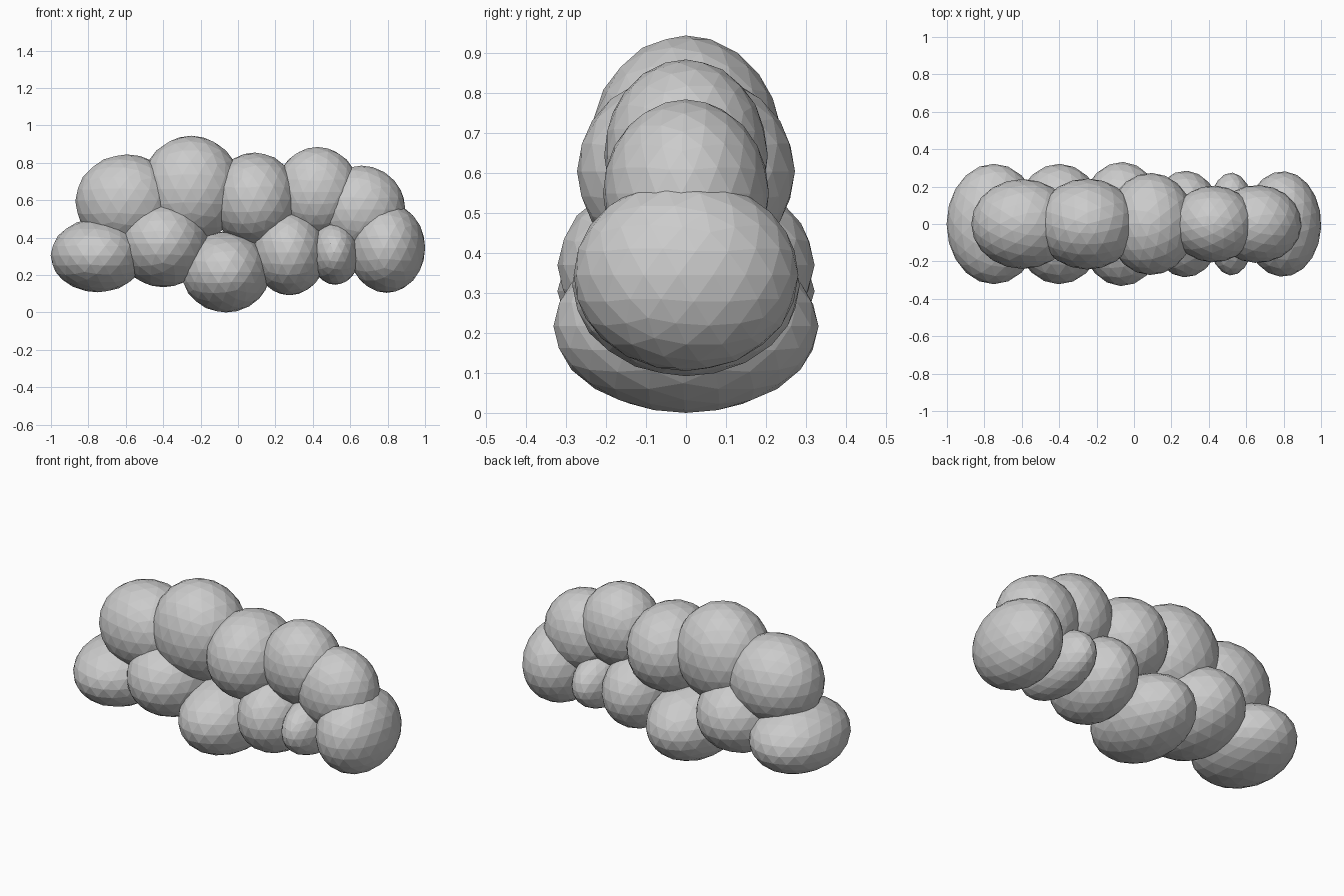
import bpy


def puff(name, x, z, rx, ry, rz, turn=0.0):
    """One faceted, stretched ball of the cloud, centred on y = 0."""
    bpy.ops.mesh.primitive_ico_sphere_add(
        subdivisions=3, radius=1, location=(x, 0, z))
    ob = bpy.context.object
    ob.name = name
    # turn the facets inside the mesh so the stretch stays axis-aligned
    from mathutils import Matrix
    ob.data.transform(Matrix.Rotation(turn, 4, 'Z'))
    ob.data.transform(Matrix.Diagonal((rx, ry, rz, 1)))
    for p in ob.data.polygons:
        p.use_smooth = False
    return ob


# upper row of puffs: x, z, half-sizes in x, y, z
upper = [
    (-0.595, 0.595, 0.275, 0.24, 0.25),
    (-0.25, 0.66, 0.27, 0.243, 0.285),
    (0.09, 0.605, 0.235, 0.273, 0.25),
    (0.425, 0.645, 0.225, 0.205, 0.24),
    (0.66, 0.55, 0.235, 0.208, 0.235),
]
# lower row of puffs
lower = [
    (-0.75, 0.305, 0.252, 0.322, 0.197),
    (-0.40, 0.37, 0.25, 0.322, 0.235),
    (-0.065, 0.217, 0.237, 0.332, 0.217),
    (0.275, 0.32, 0.20, 0.285, 0.228),
    (0.52, 0.32, 0.135, 0.275, 0.172),
    (0.795, 0.345, 0.206, 0.282, 0.24),
]

for i, p in enumerate(upper):
    puff(f"upper_puff_{i + 1}", *p, turn=0.3 * i)
for i, p in enumerate(lower):
    puff(f"lower_puff_{i + 1}", *p, turn=0.3 * i)
